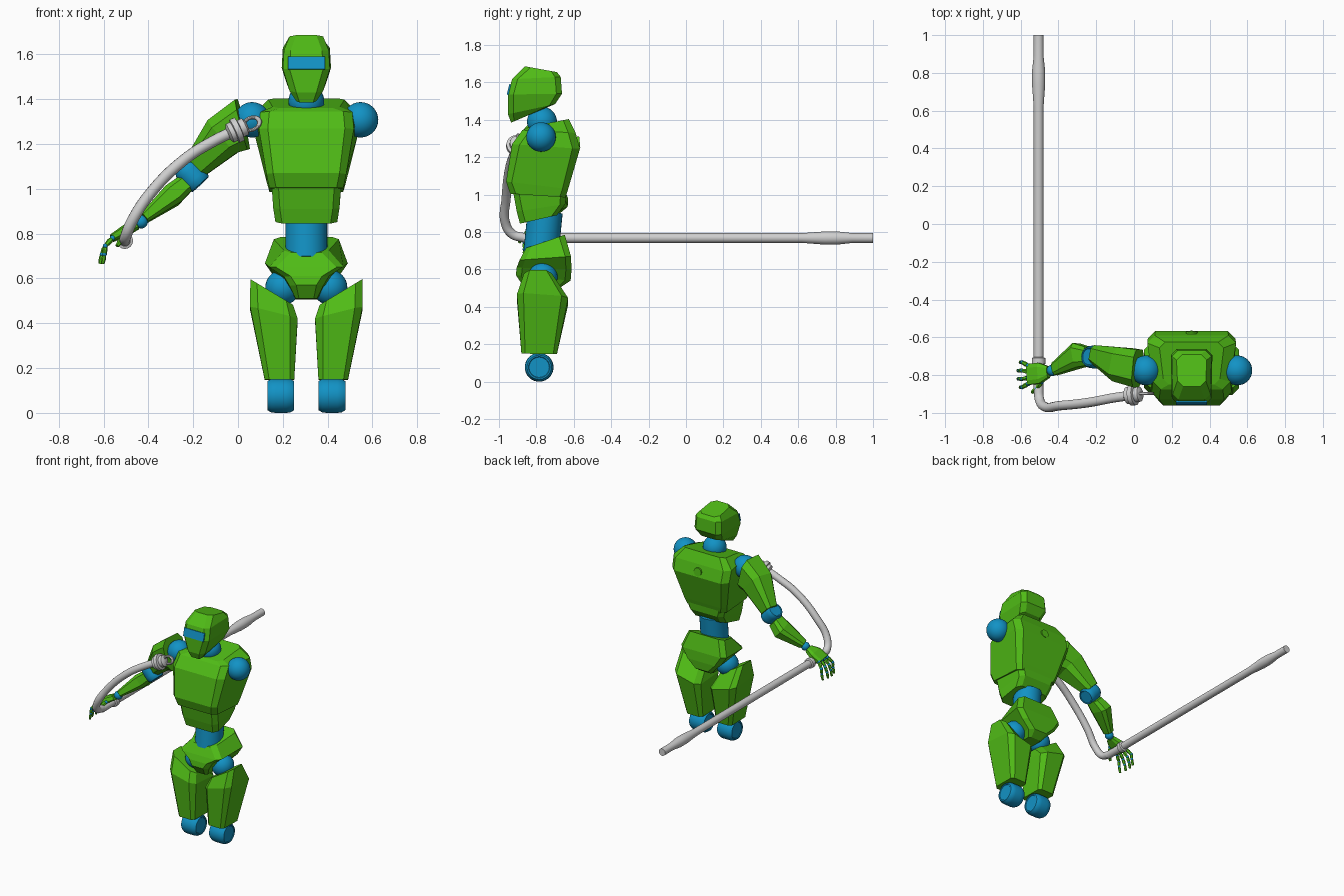
import bpy, bmesh, math
from mathutils import Vector, Matrix

if "Cube" in bpy.data.objects:
    bpy.data.objects.remove(bpy.data.objects["Cube"])


def material(name, rgb):
    m = bpy.data.materials.new(name)
    m.use_nodes = True
    m.diffuse_color = (*rgb, 1)
    b = m.node_tree.nodes["Principled BSDF"]
    b.inputs["Base Color"].default_value = (*rgb, 1)
    b.inputs["Roughness"].default_value = 0.6
    return m


GREEN = material("leaf green", (0.08, 0.50, 0.008))
BLUE = material("joint blue", (0.006, 0.29, 0.56))
GREY = material("light grey", (0.62, 0.62, 0.62))

MID = 0.305   # x of the body's own mirror plane
DEPTH = -0.775  # y of the body's middle


def finish(name, bm, mat, smooth=False):
    bmesh.ops.recalc_face_normals(bm, faces=bm.faces)
    me = bpy.data.meshes.new(name)
    bm.to_mesh(me)
    bm.free()
    me.materials.append(mat)
    ob = bpy.data.objects.new(name, me)
    bpy.context.collection.objects.link(ob)
    if smooth:
        bpy.ops.object.select_all(action='DESELECT')
        ob.select_set(True)
        bpy.context.view_layer.objects.active = ob
        bpy.ops.object.shade_smooth_by_angle(angle=math.radians(35))
    return ob


def loft(name, rings, mat, smooth=False):
    bm = bmesh.new()
    loops = [[bm.verts.new(p) for p in r] for r in rings]
    n = len(loops[0])
    for a, b in zip(loops, loops[1:]):
        for i in range(n):
            bm.faces.new((a[i], a[(i + 1) % n], b[(i + 1) % n], b[i]))
    bm.faces.new(loops[0])
    bm.faces.new(loops[-1])
    return finish(name, bm, mat, smooth)


def slab(front, back, wf, wb, c=0.03, cx=MID, slope=0):
    """Eight-sided ring between a front (y, z) and a back (y, z)."""
    (y0, z0), (y1, z1) = front, back
    half = [(wf - c, 0), (wf, c / (y1 - y0)), (wb, 1 - c / (y1 - y0)), (wb - c, 1)]
    pts = half + [(-x, t) for x, t in reversed(half)]
    return [(cx + x, y0 + (y1 - y0) * t, z0 + (z1 - z0) * t + slope * x) for x, t in pts]


def section(center, normal, w, d, side):
    """Eight-sided ring across a limb; w runs along the side direction."""
    n = Vector(normal).normalized()
    u = Vector(side)
    u = (u - n * u.dot(n)).normalized()
    v = n.cross(u)
    k = 0.6
    pts = [(w, -k * d), (w, k * d), (k * w, d), (-k * w, d),
           (-w, k * d), (-w, -k * d), (-k * w, -d), (k * w, -d)]
    return [Vector(center) + u * a + v * b for a, b in pts]


def lathe(name, profile, pos, axis, mat, n=32, smooth=True):
    rot = Vector((0, 0, 1)).rotation_difference(Vector(axis)).to_matrix()
    rings = []
    for r, h in profile:
        rings.append([Vector(pos) + rot @ Vector((r * math.cos(a), r * math.sin(a), h))
                      for a in (2 * math.pi * i / n for i in range(n))])
    return loft(name, rings, mat, smooth)


def ball(name, pos, r, mat=BLUE, n=32):
    bm = bmesh.new()
    bmesh.ops.create_uvsphere(bm, u_segments=n, v_segments=n // 2, radius=r,
                              matrix=Matrix.Translation(pos))
    return finish(name, bm, mat, True)


def hinge(name, pos, axis, r, h):
    """Round joint drum with bevelled rims and slightly sunken end discs."""
    side = [(r * 0.7, h * 0.94), (r * 0.74, h), (r * 0.84, h), (r * 0.97, h * 0.72), (r, h * 0.4)]
    prof = [(a, -b) for a, b in side] + [(a, b) for a, b in reversed(side)]
    return lathe(name, prof, pos, axis, BLUE)


# Head, visor and neck
loft("helmet", [
    slab((-0.935, 1.385), (-0.83, 1.43), 0.045, 0.05, 0.015),
    slab((-0.952, 1.43), (-0.70, 1.484), 0.075, 0.09),
    slab((-0.952, 1.535), (-0.663, 1.54), 0.105, 0.11),
    slab((-0.93, 1.617), (-0.67, 1.63), 0.10, 0.105),
    slab((-0.86, 1.686), (-0.69, 1.655), 0.075, 0.08)], GREEN)
bm = bmesh.new()
bmesh.ops.create_cube(bm, size=1, matrix=Matrix.Translation((MID, -0.947, 1.562))
                      @ Matrix.Rotation(-0.24, 4, 'X')
                      @ Matrix.Diagonal((0.165, 0.0095, 0.058, 1)))
finish("visor", bm, BLUE)
ball("neck", (MID, -0.77, 1.39), 0.08)

# Torso
loft("chest", [
    slab((-0.94, 1.005), (-0.645, 0.985), 0.165, 0.165),
    slab((-0.962, 1.07), (-0.63, 1.03), 0.178, 0.178),
    slab((-0.93, 1.27), (-0.567, 1.245), 0.212, 0.232, 0.04),
    slab((-0.875, 1.345), (-0.59, 1.33), 0.205, 0.235, 0.04),
    slab((-0.85, 1.36), (-0.626, 1.404), 0.15, 0.17)], GREEN)
lathe("back_latch", [(0.03, 0), (0.03, 0.012)], (MID, -0.58, 1.28), (0, 1, 0.1), GREEN, 20)
loft("abdomen", [
    slab((-0.888, 0.845), (-0.69, 0.89), 0.138, 0.13),
    slab((-0.905, 0.91), (-0.645, 0.95), 0.148, 0.14),
    slab((-0.925, 1.02), (-0.64, 1.0), 0.155, 0.155)], GREEN)
lathe("waist", [(0.094, 0), (0.094, 0.22)], (MID, -0.775, 0.69), (0, 0.1, 1), BLUE)
loft("pelvis", [
    slab((-0.87, 0.51), (-0.67, 0.505), 0.048, 0.05, 0.015),
    slab((-0.91, 0.57), (-0.617, 0.54), 0.075, 0.08),
    slab((-0.905, 0.61), (-0.612, 0.60), 0.10, 0.14),
    slab((-0.89, 0.65), (-0.615, 0.67), 0.165, 0.185),
    slab((-0.855, 0.715), (-0.648, 0.785), 0.10, 0.145)], GREEN)

# Paired joints and legs
for side, s in (("right", -1), ("left", 1)):
    ball(side + "_shoulder", (MID + s * 0.242, DEPTH, 1.308), 0.079)
    ball(side + "_hip", (MID + s * 0.105, -0.765, 0.56), 0.078)
    loft(side + "_thigh", [
        slab((-0.88, 0.15), (-0.69, 0.147), 0.066, 0.066, 0.02, MID + s * 0.12),
        slab((-0.904, 0.45), (-0.63, 0.43), 0.106, 0.106, 0.035, MID + s * 0.145, s * 0.25),
        slab((-0.866, 0.54), (-0.717, 0.54), 0.095, 0.095, 0.03, MID + s * 0.155, s * 0.6)], GREEN)
    hinge(side + "_knee", (MID + s * 0.114, -0.785, 0.077), (1, 0, 0), 0.077, 0.06)

# Right arm
BEND = (-0.68, 0.05, 0.73)
loft("upper_arm", [
    section((0.02, -0.765, 1.288), (-1, 0.1, -0.25), 0.115, 0.10, BEND),
    section((-0.06, -0.745, 1.24), (-0.7, 0.2, -0.65), 0.098, 0.092, BEND),
    section((-0.197, -0.69, 1.09), (-0.7, 0.2, -0.7), 0.055, 0.048, BEND)], GREEN)
hinge("elbow", (-0.205, -0.705, 1.06), BEND, 0.06, 0.055)
loft("forearm", [
    section((-0.235, -0.70, 1.022), (-0.7, -0.25, -0.65), 0.042, 0.05, BEND),
    section((-0.295, -0.695, 0.97), (-0.7, -0.25, -0.65), 0.05, 0.066, BEND),
    section((-0.42, -0.768, 0.868), (-0.7, -0.3, -0.6), 0.024, 0.034, BEND)], GREEN)
ball("wrist", (-0.432, -0.775, 0.853), 0.03)

# Hand
reach = (-0.85, -0.1, -0.5)
loft("palm", [
    section((-0.452, -0.783, 0.838), reach, 0.02, 0.03, BEND),
    section((-0.50, -0.79, 0.815), reach, 0.024, 0.055, BEND),
    section((-0.562, -0.797, 0.78), reach, 0.016, 0.055, BEND)], GREEN)


def finger(name, pts, r):
    for i, (a, b) in enumerate(zip(pts, pts[1:])):
        a, b = Vector(a), Vector(b)
        ball(f"{name}_joint_{i}", a, r * 0.95, BLUE, 12)
        length = (b - a).length
        lathe(f"{name}_segment_{i}", [(r * 0.8, length * 0.15), (r, length * 0.4), (r * 0.7, length)],
              a, b - a, GREEN, 6, False)
        r *= 0.9


for i in range(4):
    y = -0.75 - 0.032 * i
    out = 0.012 * (1.5 - i)
    drop = 0.012 * abs(i - 1.5)
    finger(f"finger_{i + 1}", [(-0.56, y, 0.78), (-0.592, y + out, 0.745),
                               (-0.613 + drop, y + out, 0.708), (-0.622 + drop, y + out, 0.665)], 0.013)
finger("thumb", [(-0.49, -0.835, 0.81), (-0.515, -0.87, 0.78), (-0.54, -0.892, 0.745)], 0.014)

# Pole with a swollen grip, running straight back
lathe("pole", [(0.026, -0.87), (0.026, 0.62), (0.035, 0.74), (0.035, 0.81),
               (0.026, 0.89), (0.026, 1.0)], (-0.505, 0, 0.768), (0, 1, 0), GREY)
lathe("pole_collar", [(0.026, -0.02), (0.036, -0.015), (0.036, 0.015), (0.026, 0.02)],
      (-0.505, -0.725, 0.768), (0, 1, 0), GREY)

# Curved front of the pole
path = [(-0.505, -0.86, 0.768), (-0.50, -0.93, 0.79), (-0.473, -0.967, 0.855), (-0.395, -0.962, 0.975),
        (-0.24, -0.945, 1.13), (-0.105, -0.92, 1.215), (0.0, -0.905, 1.265)]
cu = bpy.data.curves.new("pole_bend", 'CURVE')
cu.dimensions = '3D'
cu.bevel_depth = 0.025
cu.bevel_resolution = 5
cu.use_fill_caps = True
sp = cu.splines.new('BEZIER')
sp.bezier_points.add(len(path) - 1)
for bp, p in zip(sp.bezier_points, path):
    bp.co = p
    bp.handle_left_type = bp.handle_right_type = 'AUTO'
cu.materials.append(GREY)
bend = bpy.data.objects.new("pole_bend", cu)
bpy.context.collection.objects.link(bend)
bpy.ops.object.select_all(action='DESELECT')
bend.select_set(True)
bpy.context.view_layer.objects.active = bend
bpy.ops.object.convert(target='MESH')
bpy.ops.object.shade_smooth_by_angle()

# End collar and clip loop
tip = Vector((0.9, 0.1, 0.4)).normalized()
lathe("end_collar", [(0.026, -0.045), (0.045, -0.035), (0.045, -0.015), (0.056, -0.012), (0.056, 0.012),
                     (0.04, 0.016), (0.04, 0.04), (0.025, 0.05)], (-0.005, -0.905, 1.262), tip, GREY)
bpy.ops.mesh.primitive_torus_add(major_radius=0.03, minor_radius=0.009, major_segments=24,
                                 minor_segments=10, location=(0.06, -0.898, 1.29),
                                 rotation=(math.pi / 2, -0.42, 0))
loop = bpy.context.object
loop.name = "clip_loop"
loop.scale = (1.25, 0.9, 1)
loop.data.materials.append(GREY)
bpy.ops.object.shade_smooth_by_angle()
